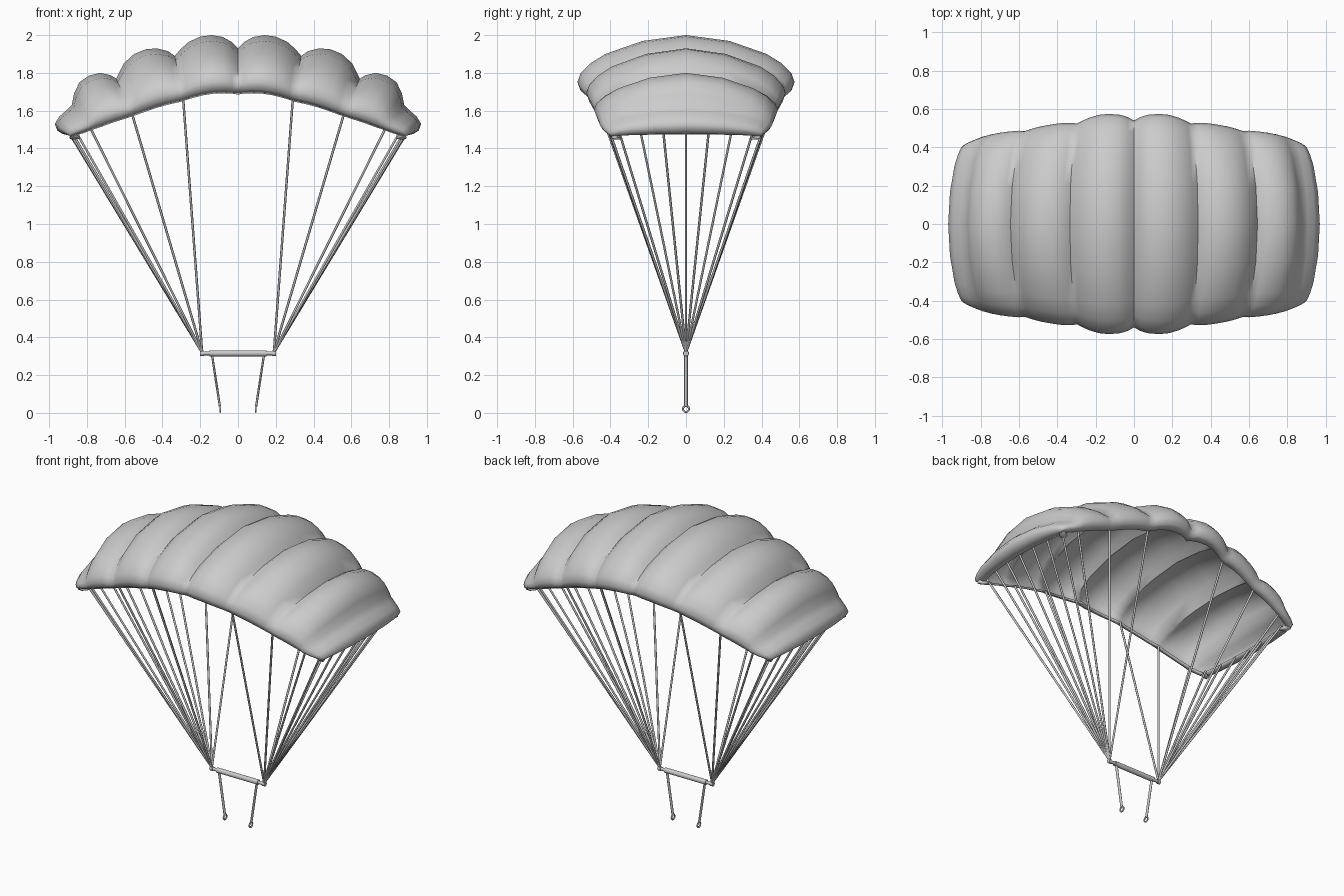
import bpy, bmesh
from mathutils import Vector

if "Cube" in bpy.data.objects:
    bpy.data.objects.remove(bpy.data.objects["Cube"])


def finish(obj, angle=1.0):
    bpy.ops.object.select_all(action='DESELECT')
    obj.select_set(True)
    bpy.context.view_layer.objects.active = obj
    bpy.ops.object.shade_smooth_by_angle(angle=angle)
    return obj


def rod(name, a, b, r, sides=8):
    a, b = Vector(a), Vector(b)
    d = b - a
    bpy.ops.mesh.primitive_cylinder_add(vertices=sides, radius=r, depth=d.length, location=(a + b) / 2)
    o = bpy.context.object
    o.name = name
    o.rotation_euler = d.to_track_quat('Z', 'Y').to_euler()
    return finish(o)


# Canopy: stations from centre to wing tip (crown x, crown z, half width, rim x, rim z)
stations = [
    (0, 1.93, .54, 0, 1.685), (.035, 1.965, .557, .03, 1.69), (.08, 1.99, .57, .07, 1.692),
    (.14, 2.0, .575, .13, 1.69), (.20, 1.992, .57, .18, 1.682), (.26, 1.965, .555, .23, 1.67),
    (.305, 1.925, .537, .27, 1.658),
    (.335, 1.89, .525, .29, 1.65), (.37, 1.915, .527, .32, 1.643), (.43, 1.93, .527, .37, 1.632),
    (.49, 1.925, .52, .42, 1.618), (.55, 1.90, .51, .475, 1.60), (.605, 1.85, .497, .525, 1.582),
    (.645, 1.77, .485, .56, 1.57), (.675, 1.788, .487, .59, 1.56), (.73, 1.80, .483, .64, 1.544),
    (.79, 1.785, .476, .69, 1.527), (.84, 1.75, .468, .73, 1.512), (.868, 1.69, .46, .76, 1.502),
    (.88, 1.63, .455, .78, 1.495), (.91, 1.60, .44, .82, 1.48), (.945, 1.57, .425, .855, 1.47),
    (.97, 1.53, .41, .88, 1.463), (.957, 1.495, .40, .88, 1.459), (.93, 1.478, .39, .868, 1.458),
    (.89, 1.475, .375, .84, 1.462)]
# Cross profile from crown to rim (width, height, rim blend)
half = [(0, 1, 0), (.4, .9, .1), (.74, .68, .36), (.88, .52, .56), (.97, .35, .74),
        (1, .2, .88), (.975, .07, .96), (.9, 0, 1)]
profile = [(-u, w, f) for u, w, f in half[:0:-1]] + half

bm = bmesh.new()
rows = []
both = [(s, -1) for s in stations[:0:-1]] + [(s, 1) for s in stations]
for (xc, zc, hw, xr, zr), side in both:
    rows.append([bm.verts.new((side * (xc + (xr - xc) * f), u * hw, zr + (zc - zr) * w))
                 for u, w, f in profile])
for r0, r1 in zip(rows, rows[1:]):
    for j in range(len(profile) - 1):
        bm.faces.new((r0[j], r1[j], r1[j + 1], r0[j + 1]))
me = bpy.data.meshes.new("canopy")
bm.to_mesh(me)
bm.free()
canopy = bpy.data.objects.new("canopy", me)
bpy.context.collection.objects.link(canopy)
finish(canopy, 1.2)
mod = canopy.modifiers.new("fabric", 'SOLIDIFY')
mod.thickness = .012
mod.offset = -1

# Suspension lines: long edges, corners and wing tips
edge = [(.29, .475, 1.66), (.56, .44, 1.58), (.78, .41, 1.505),
        (.85, .35, 1.475), (.88, .24, 1.485), (.892, .12, 1.487)]
tops = [(x, s * y, z) for x, y, z in edge for s in (-1, 1)] + [(.897, 0, 1.488)]
for side in (-1, 1):
    for x, y, z in tops:
        rod("suspension_line", (side * .19, 0, .32), (side * x, y, z), .0065)

# Control bar with grip and end knobs
rod("bar_core", (-.2, 0, .315), (.2, 0, .315), .01, 12)
rod("bar_grip", (-.15, 0, .315), (.15, 0, .315), .016, 16)
for side in (-1, 1):
    rod("bar_end", (side * .18, 0, .315), (side * .2, 0, .315), .014, 12)
    # Hanging strap with ring
    strap = rod("strap", (side * .138, 0, .31), (side * .096, 0, .035), .006)
    strap.scale = (1, 1, 1)
    for v in strap.data.vertices:
        d = strap.rotation_euler.to_matrix() @ v.co
        d.y *= 1.7
        v.co = strap.rotation_euler.to_matrix().inverted() @ d
    bpy.ops.mesh.primitive_torus_add(major_radius=.016, minor_radius=.005, major_segments=20,
                                     minor_segments=8, location=(side * .094, 0, .021),
                                     rotation=(0, 1.5708, 0))
    bpy.context.object.name = "strap_ring"
    finish(bpy.context.object)
